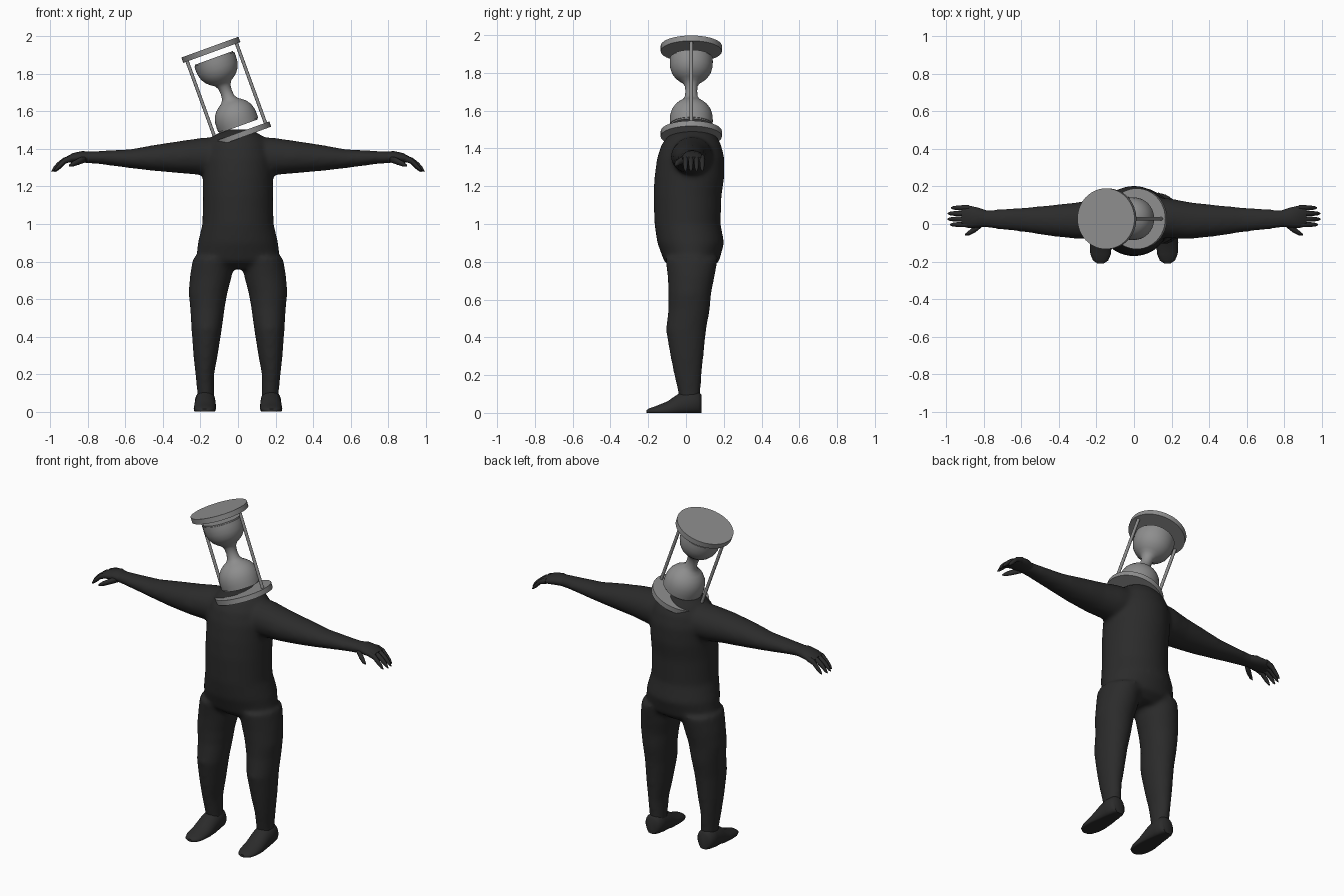
import bpy, bmesh, math
from mathutils import Matrix, Vector

if "Cube" in bpy.data.objects:
    bpy.data.objects.remove(bpy.data.objects["Cube"])


def material(name, v):
    m = bpy.data.materials.new(name)
    m.diffuse_color = (v, v, v, 1)
    m.use_nodes = True
    m.node_tree.nodes["Principled BSDF"].inputs["Base Color"].default_value = m.diffuse_color
    return m


BLACK = material("suit_black", 0.024)
GREY = material("hourglass_grey", 0.27)


def loft(bm, sections, axis, n=20, side=1, floor=None):
    """Skin ellipses (x, y, z, a, b) that lie across the given axis."""
    u, v = {"x": (1, 2), "y": (0, 2), "z": (0, 1)}[axis]
    rings = []
    for x, y, z, a, b in sections:
        ring = []
        for i in range(n):
            t = 2 * math.pi * i / n
            p = Vector((x * side, y, z))
            p[u] += a * math.cos(t)
            p[v] += b * math.sin(t)
            if floor is not None:
                p.z = max(p.z, floor)
            ring.append(bm.verts.new(p))
        rings.append(ring)
    for r, s in zip(rings, rings[1:]):
        for i in range(n):
            bm.faces.new((r[i], r[(i + 1) % n], s[(i + 1) % n], s[i]))
    bm.faces.new(rings[0])
    bm.faces.new(rings[-1])


def finish(bm, name, mat, matrix=None, angle=40):
    bmesh.ops.recalc_face_normals(bm, faces=bm.faces)
    me = bpy.data.meshes.new(name)
    bm.to_mesh(me)
    bm.free()
    me.materials.append(mat)
    ob = bpy.data.objects.new(name, me)
    bpy.context.collection.objects.link(ob)
    if matrix:
        ob.matrix_world = matrix
    bpy.ops.object.select_all(action='DESELECT')
    ob.select_set(True)
    bpy.context.view_layer.objects.active = ob
    bpy.ops.object.shade_smooth_by_angle(angle=math.radians(angle))
    return ob


# Body: torso, legs and arms fused into one smooth skin
torso = [(0, .03, .76, .15, .09), (0, .03, .80, .225, .145), (0, .025, .9, .214, .177),
         (0, .008, 1.0, .19, .175), (0, .008, 1.15, .187, .18), (0, .018, 1.25, .187, .185),
         (0, .025, 1.35, .185, .178), (0, .028, 1.42, .165, .158),
         (0, .033, 1.47, .13, .125), (0, .035, 1.505, .07, .07)]
leg = [(.172, .02, .04, .045, .055), (.172, .018, .1, .045, .058), (.177, .01, .2, .05, .073),
       (.173, .005, .3, .065, .088), (.167, 0, .44, .081, .107), (.163, .017, .55, .092, .11),
       (.16, .02, .63, .103, .113), (.145, .027, .72, .112, .124), (.13, .03, .82, .11, .14)]
arm = [(.08, .035, 1.365, .11, .1), (.19, .03, 1.36, .107, .1), (.3, .018, 1.357, .098, .087),
       (.45, .018, 1.352, .082, .069), (.57, .022, 1.348, .067, .051),
       (.75, .026, 1.355, .051, .034), (.83, .03, 1.356, .044, .031)]
bm = bmesh.new()
loft(bm, torso, "z", 32)
for s in (1, -1):
    loft(bm, leg, "z", 24, s)
    loft(bm, arm, "x", 24, s)
body = finish(bm, "body", BLACK)
mod = body.modifiers.new("fuse", 'REMESH')
mod.mode = 'VOXEL'
mod.voxel_size = 0.013
mod.use_smooth_shade = True
mod = body.modifiers.new("soften", 'SMOOTH')
mod.factor = 0.5
mod.iterations = 8

# Hands: palm, four drooping fingers and a thumb
palm = [(.78, .028, 1.355, .042, .029), (.83, .034, 1.358, .053, .031),
        (.88, .038, 1.352, .06, .026), (.92, .039, 1.342, .05, .014)]
fingers = [(.086, -.02), (.056, -.003), (.026, -.002), (-.003, -.015)]
for s, name in ((1, "left_hand"), (-1, "right_hand")):
    bm = bmesh.new()
    loft(bm, palm, "x", 16, s)
    for y, d in fingers:
        loft(bm, [(.88, y, 1.352, .014, .017), (.93 + d / 2, y, 1.338, .014, .016),
                  (.965 + d, y, 1.312, .012, .016), (.985 + d, y, 1.293, .009, .012),
                  (.996 + d, y, 1.281, .003, .003)], "x", 8, s)
    loft(bm, [(.81, .0, 1.348, .016, .018), (.845, -.025, 1.335, .019, .018),
              (.88, -.048, 1.32, .013, .014), (.9, -.056, 1.311, .004, .005)], "x", 8, s)
    finish(bm, name, BLACK, angle=60)

# Feet: flat soles, low pointed toes
foot = [(.175, .082, .045, .035, .05), (.175, .065, .05, .052, .062), (.175, .02, .05, .055, .07),
        (.175, -.04, .035, .057, .066), (.177, -.1, .015, .059, .045),
        (.178, -.16, .01, .055, .026), (.178, -.195, .008, .04, .016), (.178, -.21, .006, .018, .008)]
for s, name in ((1, "left_foot"), (-1, "right_foot")):
    bm = bmesh.new()
    loft(bm, foot, "y", 24, s, floor=0)
    bmesh.ops.remove_doubles(bm, verts=bm.verts, dist=1e-5)
    finish(bm, name, BLACK, angle=50)

# Hourglass head, leaning sideways
HEAD = Matrix.Translation((-.0625, .028, 1.703)) @ Matrix.Rotation(math.radians(-20), 4, 'Y')


def cylinder(name, r, h, pos, n):
    bm = bmesh.new()
    bmesh.ops.create_cone(bm, cap_ends=True, segments=n, radius1=r, radius2=r, depth=h,
                          matrix=Matrix.Translation(pos))
    finish(bm, name, GREY, HEAD)


for s, word in ((1, "top"), (-1, "bottom")):
    cylinder(word + "_disc", .162, .03, (0, 0, s * .24), 48)
for s, word in ((1, "left"), (-1, "right")):
    cylinder(word + "_post", .009, .47, (s * .14, 0, 0), 12)

# Twin glass bulbs: one revolved profile, mirrored about the waist
half = [(.03, .034), (.05, .047), (.062, .065), (.08, .086), (.105, .103),
        (.135, .112), (.165, .114), (.187, .113), (.187, .108), (.194, .108)]
profile = [(-h, r) for h, r in reversed(half)] + [(0, .031)] + half
bm = bmesh.new()
loft(bm, [(0, 0, h, r, r) for h, r in profile], "z", 40)
finish(bm, "glass_bulbs", GREY, HEAD)
